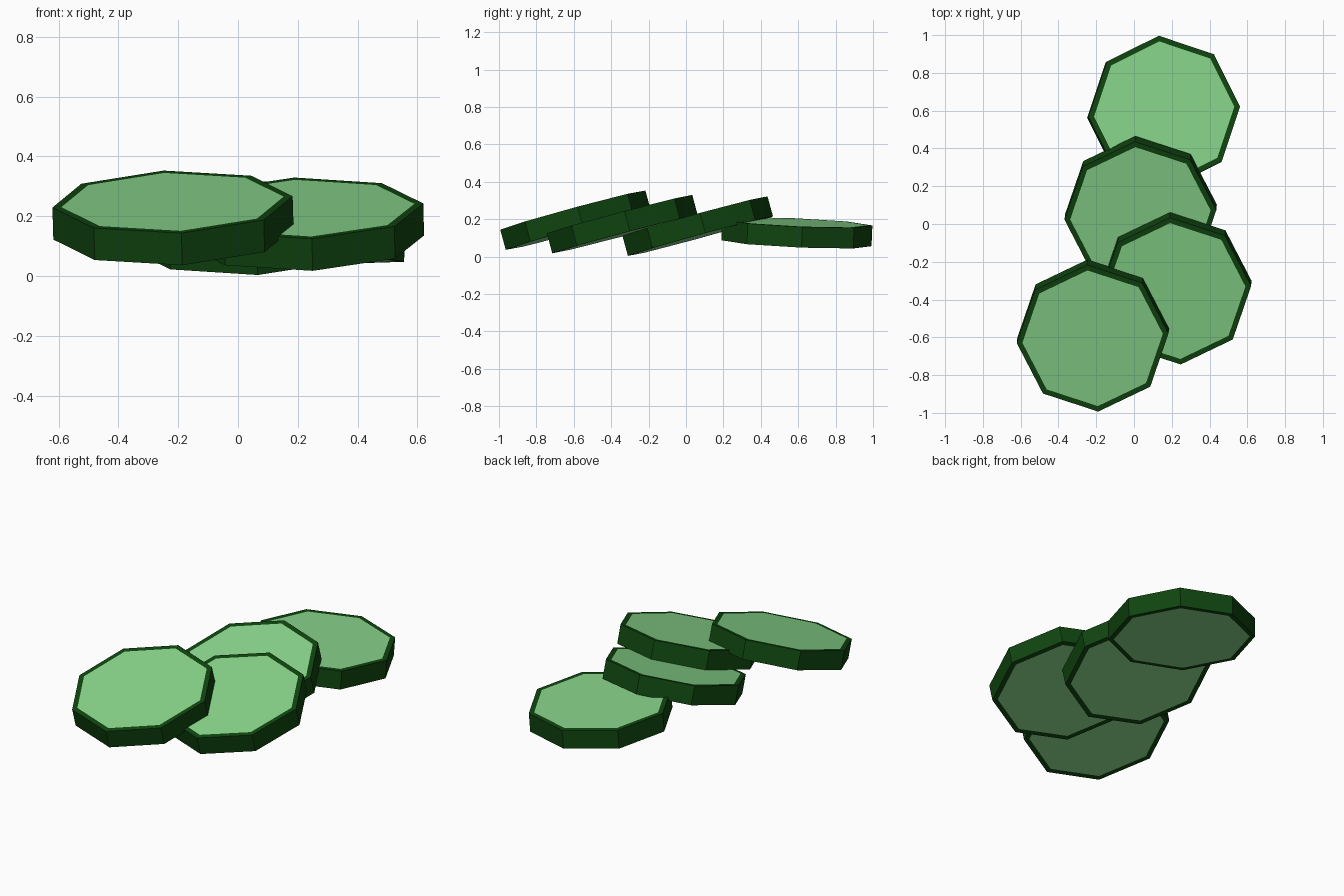
import bpy, bmesh, math
from mathutils import Vector, Matrix

cube = bpy.data.objects.get("Cube")
if cube:
    bpy.data.objects.remove(cube, do_unlink=True)

RADIUS, THICK, RIM = 0.403, 0.111, 0.03


def material(name, color):
    m = bpy.data.materials.new(name)
    m.use_nodes = True
    m.diffuse_color = color
    m.node_tree.nodes["Principled BSDF"].inputs["Base Color"].default_value = color
    return m


dark = material("dark_green", (0.005, 0.06, 0.005, 1))
light = material("light_green", (0.25, 0.67, 0.26, 1))


def disc(name, top_centre, slope_x, slope_y):
    """Eight-sided disc with a dark rim and light faces, tilted by its slopes."""
    bm = bmesh.new()
    bmesh.ops.create_cone(bm, cap_ends=True, segments=8, radius1=RADIUS,
                          radius2=RADIUS, depth=THICK)
    # turn so that one corner points almost straight along +x
    angle = min((math.atan2(v.co.y, v.co.x) for v in bm.verts), key=abs)
    bmesh.ops.rotate(bm, verts=bm.verts,
                     matrix=Matrix.Rotation(math.radians(4) - angle, 3, "Z"))
    bmesh.ops.translate(bm, verts=bm.verts, vec=(0, 0, -THICK / 2))

    # light faces inset within the rim on both sides
    caps = [f for f in bm.faces if len(f.verts) == 8]
    bmesh.ops.inset_individual(bm, faces=caps, thickness=RIM)
    for f in bm.faces:
        f.material_index = 1 if len(f.verts) == 8 else 0
        f.smooth = False

    normal = Vector((-slope_x, -slope_y, 1)).normalized()
    tilt = Vector((0, 0, 1)).rotation_difference(normal).to_matrix().to_4x4()
    bm.transform(Matrix.Translation(top_centre) @ tilt)
    mesh = bpy.data.meshes.new(name)
    bm.to_mesh(mesh)
    bm.free()
    mesh.materials.append(dark)
    mesh.materials.append(light)
    bpy.context.collection.objects.link(bpy.data.objects.new(name, mesh))


# Overlapping discs, from the nearly flat one at the back to the front one
disc("back_disc", (0.16, 0.595, 0.182), -0.056, -0.044)
disc("middle_disc", (0.034, 0.048, 0.216), 0.025, 0.274)
disc("right_disc", (0.218, -0.355, 0.227), 0.022, 0.265)
disc("front_disc", (-0.219, -0.605, 0.248), 0.03, 0.272)
